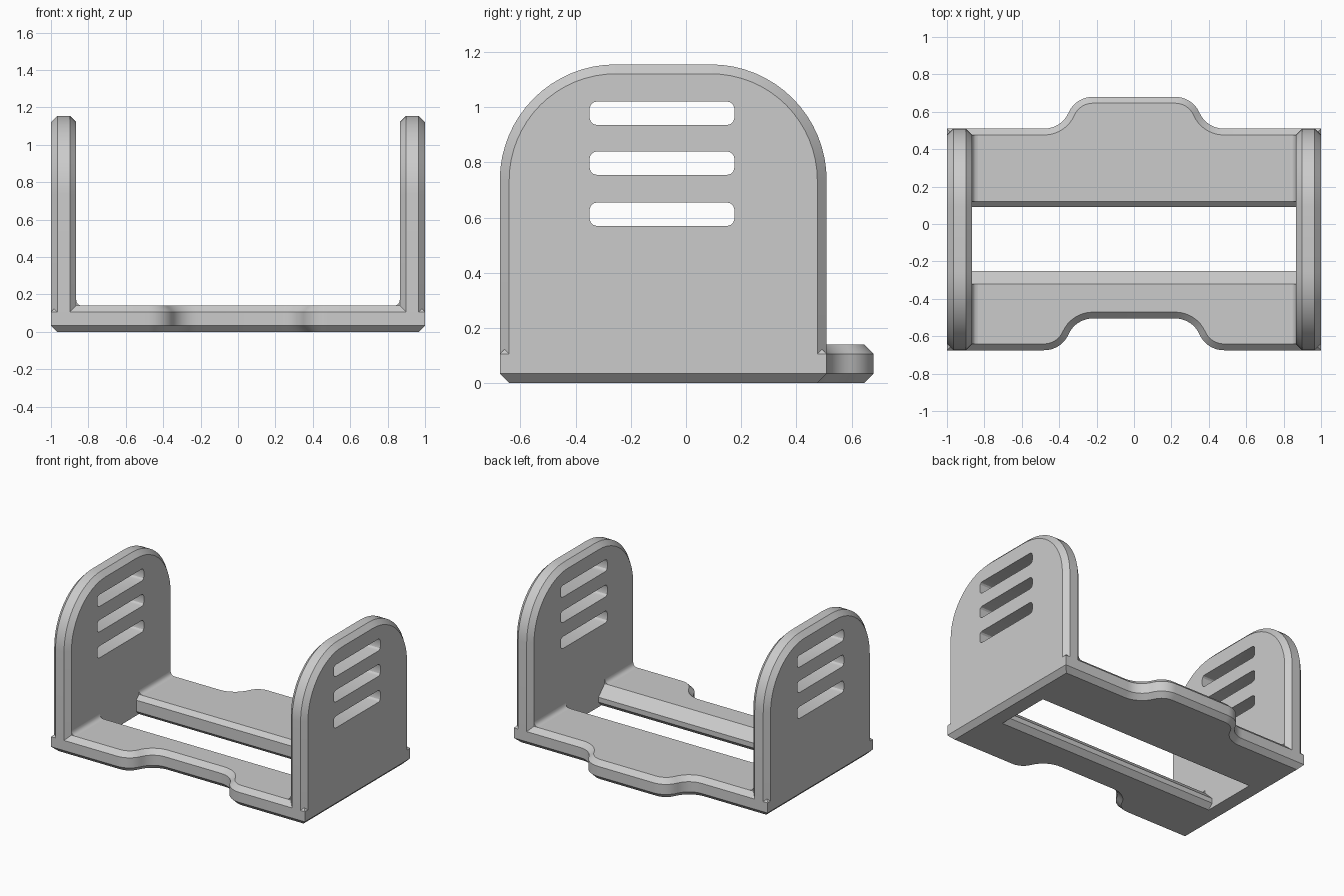
import bpy, bmesh
from math import sin, cos, atan, pi
from mathutils import Vector

if "Cube" in bpy.data.objects:
    bpy.data.objects.remove(bpy.data.objects["Cube"])

FRONT, BACK, HEIGHT = -0.675, 0.51, 1.155
INNER, THICK, CHAMFER = 0.865, 0.14, 0.034

grey = bpy.data.materials.new("plain grey")
grey.use_nodes = True
GREY = (0.6, 0.6, 0.6, 1)
grey.diffuse_color = GREY
grey.node_tree.nodes["Principled BSDF"].inputs["Base Color"].default_value = GREY


def inset(points, d):
    """Move a counter-clockwise outline inward with mitred corners."""
    out = []
    for i, p in enumerate(points):
        a = (p - points[i - 1]).normalized()
        b = (points[(i + 1) % len(points)] - p).normalized()
        na, nb = Vector((-a.y, a.x)), Vector((-b.y, b.x))
        out.append(p + (na + nb) * d / (1 + na.dot(nb)))
    return out


def loft(name, rings):
    """Skin a stack of 3D rings and cap both ends."""
    bm = bmesh.new()
    rows = [[bm.verts.new(p) for p in ring] for ring in rings]
    n = len(rows[0])
    for low, high in zip(rows, rows[1:]):
        for i in range(n):
            j = (i + 1) % n
            bm.faces.new((low[i], low[j], high[j], high[i]))
    bm.faces.new(rows[0][::-1])
    bm.faces.new(rows[-1])
    bmesh.ops.recalc_face_normals(bm, faces=bm.faces)
    mesh = bpy.data.meshes.new(name)
    bm.to_mesh(mesh)
    bm.free()
    mesh.materials.append(grey)
    obj = bpy.data.objects.new(name, mesh)
    bpy.context.collection.objects.link(obj)
    return obj


def bar(name, profile, x0, x1):
    """Extrude a (y, z) profile along x."""
    return loft(name, [[(x, y, z) for y, z in profile] for x in (x0, x1)])


def activate(obj):
    bpy.ops.object.select_all(action='DESELECT')
    obj.select_set(True)
    bpy.context.view_layer.objects.active = obj


def cut(obj, cutter):
    mod = obj.modifiers.new("cut", 'BOOLEAN')
    mod.operation, mod.solver, mod.object = 'DIFFERENCE', 'EXACT', cutter
    activate(obj)
    bpy.ops.object.modifier_apply(modifier=mod.name)
    bpy.data.objects.remove(cutter)


def smooth(obj):
    activate(obj)
    bpy.ops.object.shade_smooth_by_angle(angle=pi / 7)


def rounded(cx, cz, hx, hz, r, steps):
    """Counter-clockwise rounded rectangle."""
    pts = []
    for k, (sx, sz) in enumerate(((1, 1), (-1, 1), (-1, -1), (1, -1))):
        for i in range(steps + 1):
            a = (k + i / steps) * pi / 2
            pts.append((cx + sx * (hx - r) + r * cos(a), cz + sz * (hz - r) + r * sin(a)))
    return pts


def stepped_edge(y):
    """Edge running from -x to +x with a raised tab between two S curves."""
    run, rise, start, steps = 0.26, 0.17, 0.48, 8
    angle = 2 * atan(rise / run)
    r = run / 2 / sin(angle)
    half = []
    for i in range(steps + 1):
        a = angle * i / steps
        half.append((-start + r * sin(a), y + r * (1 - cos(a))))
    for i in range(steps - 1, -1, -1):
        a = angle * i / steps
        half.append((-start + run - r * sin(a), y + rise - r * (1 - cos(a))))
    return [(-1, y)] + half + [(-x, v) for x, v in reversed(half)] + [(1, y)]


# Base plate: notch in front, matching tab behind, chamfered top and bottom
outline = [Vector(p) for p in stepped_edge(FRONT) + stepped_edge(BACK)[::-1]]
small = inset(outline, CHAMFER)
base = loft("base_plate", [[(p.x, p.y, z) for p in ring] for ring, z in (
    (small, 0), (outline, CHAMFER), (outline, THICK - CHAMFER), (small, THICK))])

# Long opening with sloped edges
opening = [(-0.285, -0.01), (-0.285, 0), (-0.25, 0.035), (-0.25, 0.07), (-0.32, THICK),
           (-0.32, 0.2), (0.12, 0.2), (0.12, THICK), (0.09, THICK - 0.03),
           (0.09, 0.03), (0.12, 0), (0.12, -0.01)]
cut(base, bar("opening_cutter", opening, -INNER, INNER))
smooth(base)

# Arched side walls with a chamfered rim and three vents
R = 0.42
arch = [(FRONT, CHAMFER), (BACK, CHAMFER)]
for cy, turn in ((BACK - R, 0), (FRONT + R, pi / 2)):
    for i in range(17):
        a = turn + i / 16 * pi / 2
        arch.append((cy + R * cos(a), HEIGHT - R + R * sin(a)))
arch = [Vector(p) for p in arch]
rim = inset(arch, CHAMFER)
for p in rim[:2]:
    p.y = CHAMFER
for side, label in ((1, "left"), (-1, "right")):
    wall = loft(label + "_wall", [[(side * x, p.x, p.y) for p in ring] for ring, x in (
        (rim, INNER), (arch, INNER + CHAMFER), (arch, 1 - CHAMFER), (rim, 1))])
    for z in (0.612, 0.797, 0.978):
        vent = rounded(-0.087, z, 0.262, 0.042, 0.024, 3)
        cut(wall, bar("vent_cutter", vent, side * 0.8, side * 1.1))
    smooth(wall)

    # Small fillets where the wall meets the floor
    f = 0.03
    corner = [(INNER + 0.01, THICK - 0.01), (INNER - f, THICK - 0.01)]
    for i in range(5):
        a = i / 4 * pi / 2
        corner.append((INNER - f + f * sin(a), THICK + f - f * cos(a)))
    corner.append((INNER + 0.01, THICK + f))
    for place, y0, y1 in (("front", FRONT + CHAMFER, -0.32), ("back", 0.12, BACK - CHAMFER)):
        fillet = loft(f"{label}_{place}_fillet",
                      [[(side * x, y, z) for x, z in corner] for y in (y0, y1)])
        smooth(fillet)
